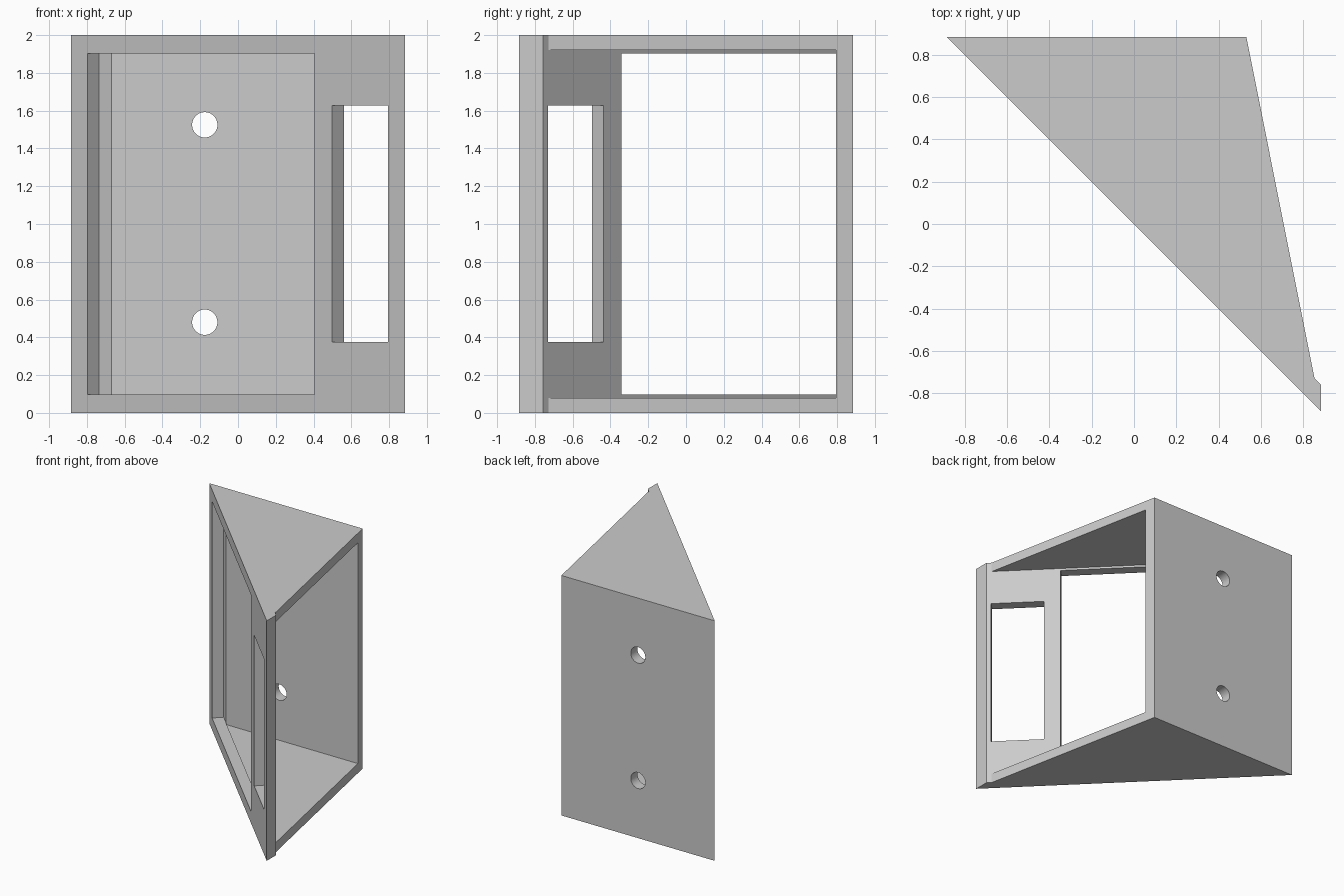
import bpy, bmesh
from mathutils import Matrix

if "Cube" in bpy.data.objects:
    bpy.data.objects.remove(bpy.data.objects["Cube"])

R = 0.883      # half width
S = 0.125      # slanted wall lies between x+y=0 and x+y=S
YI = 0.795     # inner face of the back plate
TIP = (0.853, S - 0.853)                       # panel tip on the slanted wall
TOP = (0.531, R)                               # free end of the back plate
k = (YI - TIP[1]) / (TOP[1] - TIP[1])
INNER = (TIP[0] + k * (TOP[0] - TIP[0]), YI)   # same free edge, inner side


def add_object(name, bm):
    bmesh.ops.recalc_face_normals(bm, faces=bm.faces)
    mesh = bpy.data.meshes.new(name)
    bm.to_mesh(mesh)
    bm.free()
    ob = bpy.data.objects.new(name, mesh)
    bpy.context.collection.objects.link(ob)
    return ob


def prism(name, pts, z0, z1):
    bm = bmesh.new()
    face = bm.faces.new([bm.verts.new((x, y, z0)) for x, y in pts])
    ext = bmesh.ops.extrude_face_region(bm, geom=[face])["geom"]
    bmesh.ops.translate(bm, vec=(0, 0, z1 - z0),
                        verts=[v for v in ext if isinstance(v, bmesh.types.BMVert)])
    return add_object(name, bm)


def window_cutter(name, x0, x1, z0, z1):
    # box square to the slanted wall, just as deep as the wall
    a, b = -0.1, S / 2 + 0.0002
    return prism(name, [(x0 + a, -x0 + a), (x1 + a, -x1 + a),
                        (x1 + b, -x1 + b), (x0 + b, -x0 + b)], z0, z1)


def hole_cutter(name, x, z, r):
    bm = bmesh.new()
    bmesh.ops.create_cone(bm, cap_ends=True, segments=48, radius1=r, radius2=r, depth=0.3,
                          matrix=Matrix.Translation((x, 0.84, z)) @ Matrix.Rotation(1.5707963, 4, 'X'))
    return add_object(name, bm)


def cut(target, cutter):
    mod = target.modifiers.new(cutter.name, 'BOOLEAN')
    mod.operation = 'DIFFERENCE'
    mod.solver = 'EXACT'
    mod.object = cutter
    cutter.hide_render = True
    bpy.context.view_layer.objects.active = target
    bpy.ops.object.modifier_apply(modifier=mod.name)
    bpy.data.objects.remove(cutter)


# slanted front wall and back plate as one V-shaped profile
walls = prism("slanted_wall_and_back_plate",
              [(-R, R), (R, -R), (R, S - R), (S - YI, YI), INNER, TOP], 0, 2)

# large opening and narrow slot in the slanted wall
cut(walls, window_cutter("large_opening", -0.798, 0.405, 0.098, 1.902))
cut(walls, window_cutter("slot_opening", 0.498, 0.794, 0.374, 1.628))

# two mounting holes in the back plate
for z in (0.48, 1.525):
    cut(walls, hole_cutter("mounting_hole", -0.176, z, 0.067))

# top and bottom panels closing the wedge
for name, z0, z1 in (("bottom_panel", 0, 0.08), ("top_panel", 1.92, 2)):
    prism(name, [(S - YI, YI), TIP, INNER], z0, z1)
